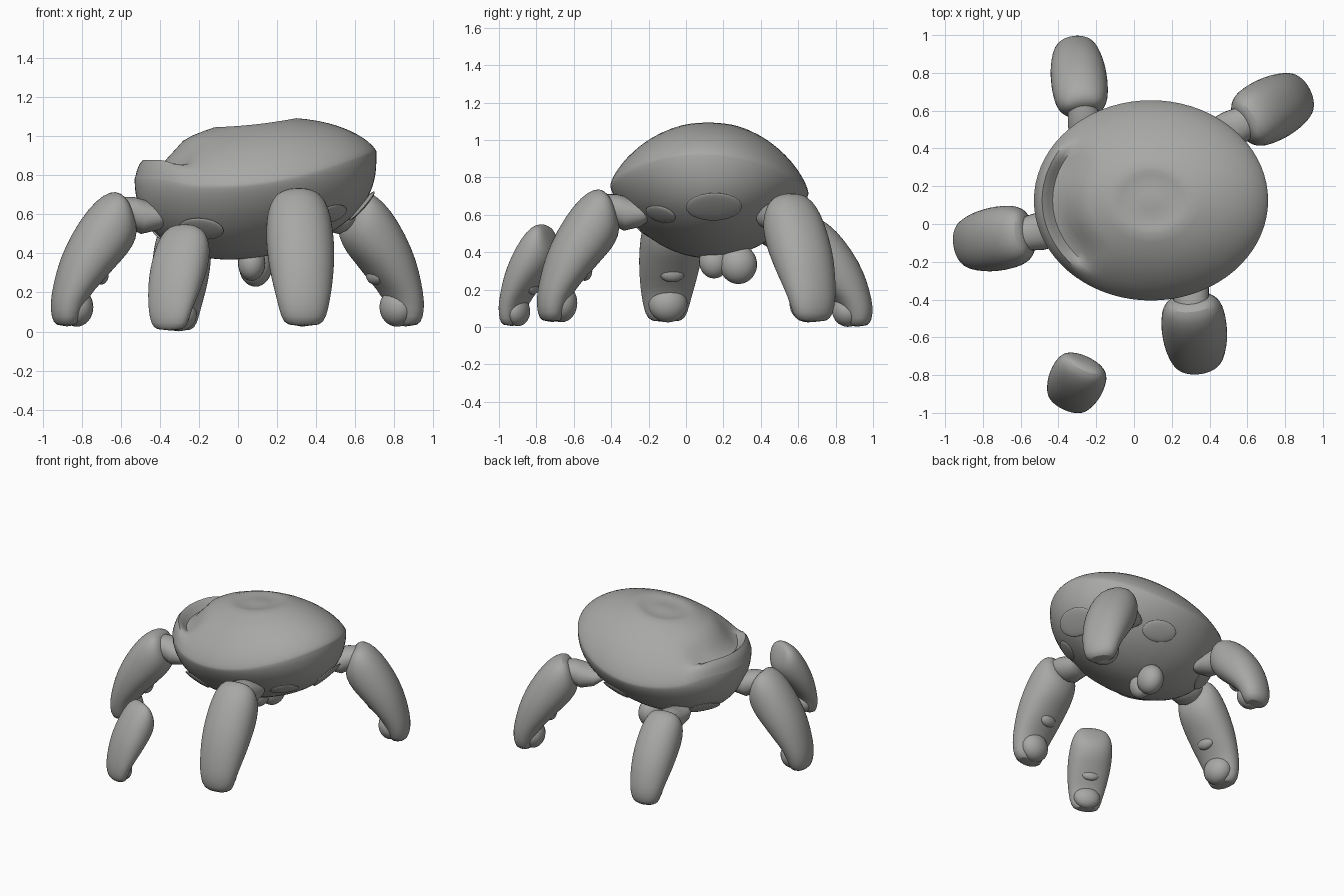
import bpy, bmesh, math
from mathutils import Vector, Matrix

if "Cube" in bpy.data.objects:
    bpy.data.objects.remove(bpy.data.objects["Cube"])

GREY = bpy.data.materials.new("warm grey")
GREY.diffuse_color = (0.39, 0.39, 0.38, 1)
GREY.use_nodes = True
GREY.node_tree.nodes["Principled BSDF"].inputs["Base Color"].default_value = GREY.diffuse_color
CX, CY, RX, RY = 0.09, 0.125, 0.62, 0.53


def finish(name, bm, matrix=None):
    bmesh.ops.recalc_face_normals(bm, faces=bm.faces)
    me = bpy.data.meshes.new(name)
    bm.to_mesh(me)
    bm.free()
    if matrix:
        me.transform(matrix)
    me.materials.append(GREY)
    for p in me.polygons:
        p.use_smooth = True
    me.set_sharp_from_angle(angle=math.radians(50))
    ob = bpy.data.objects.new(name, me)
    bpy.context.collection.objects.link(ob)
    return ob


def skin(bm, rings):
    """Join point rings into a closed tube with end caps."""
    vr = [[bm.verts.new(p) for p in r] for r in rings]
    n = len(vr[0])
    for a, b in zip(vr, vr[1:]):
        for i in range(n):
            bm.faces.new((a[i], a[(i + 1) % n], b[(i + 1) % n], b[i]))
    bm.faces.new(vr[0])
    bm.faces.new(vr[-1])


def ball(name, loc, size, matrix=None, rot=None):
    bm = bmesh.new()
    bmesh.ops.create_uvsphere(bm, u_segments=24, v_segments=16, radius=1)
    m = Matrix.Translation(loc) @ (rot or Matrix()) @ Matrix.Diagonal((*size, 1))
    return finish(name, bm, (matrix or Matrix()) @ m)


def interp(table, r):
    for (r0, z0), (r1, z1) in zip(table, table[1:]):
        if r <= r1:
            return z0 + (z1 - z0) * (r - r0) / (r1 - r0)
    return table[-1][1]


# Shell: uneven rim, dented dome, raised lip on the left, bowl below
LIP = [(.5, 1.02), (.6, .975), (.72, .895), (.78, .85), (.85, .825), (.885, .86),
       (.93, .88), (.97, .85), (1, .78)]


def rim(a):
    return .735 + .07 * math.cos(a) + .115 * math.cos(a) ** 2 - .02 * math.sin(a)


def dome(a, r):
    x = RX * r * math.cos(a)
    z = rim(a) + (1.09 + .09 * x - rim(a)) * max(0, 1 - r * r) ** .72
    if r < .34:
        z -= .03 * min(1, (.34 - r) / .16)
    w = min(1, max(0, (-math.cos(a - math.radians(5)) - .6) / .32))
    w = w * w * (3 - 2 * w)
    return z + w * min(1, (r - .5) / .15) * (interp(LIP, r) - z) if r >= .5 else z


def bowl(a, r):
    c = math.cos(a)
    e = .74 - .27 * c * c - .12 * max(c, 0)
    return rim(a) - (rim(a) - .378 - .14 * r * RX * c) * max(0, 1 - r * r) ** e


def on_shell(a, r, f):
    return Vector((CX + RX * r * math.cos(a), CY + RY * r * math.sin(a), f(a, r)))


N = 72
radii = [.02, .1, .18, .25, .29, .34, .42, .52, .6, .66, .72, .78, .84, .875,
         .90, .93, .96, .98, .99, .997, 1]
angles = [2 * math.pi * i / N for i in range(N)]
bm = bmesh.new()
skin(bm, [[on_shell(a, r, dome) for a in angles] for r in radii] +
     [[on_shell(a, r, bowl) for a in angles] for r in reversed(radii[:-1])])
finish("shell", bm)

# Rounded pads set into the underside between the legs
for i, (deg, r, s) in enumerate([(3, .88, .15), (-38, .80, .1), (75, .78, .12),
                                 (155, .8, .12), (235, .78, .12)]):
    a = math.radians(deg)
    p = on_shell(a, r, bowl)
    nrm = (on_shell(a + .05, r, bowl) - p).cross(on_shell(a, r - .05, bowl) - p)
    rot = nrm.to_track_quat('Z', 'Y').to_matrix().to_4x4()
    across = rot.to_3x3() @ Vector((1, 0, 0))
    sx, sy = (s, s * .65) if abs(across.z) < .5 else (s * .65, s)
    ball(f"underside_pad_{i + 1}", p, (sx, sy, .014), rot=rot)

# Lumps hanging under the belly
ball("belly_lump_large", (.09, .28, .335), (.085, .10, .105))
ball("belly_lump_small", (.07, .15, .35), (.07, .08, .09))

# Leg profile: outer point, inner point (distance in from tip, height), half width
LEG = [((.375, .695), (.395, .67), .06), ((.34, .722), (.425, .61), .11),
       ((.28, .705), (.445, .54), .145), ((.20, .635), (.445, .475), .165),
       ((.11, .50), (.40, .40), .172), ((.05, .37), (.345, .345), .168),
       ((.018, .25), (.275, .265), .155), ((.0, .15), (.19, .18), .136),
       ((.006, .07), (.15, .07), .115), ((.03, .025), (.14, .025), .085)]


def tube(rings, n=28):
    out = []
    for o, i, w in rings:
        pts = []
        for k in range(n):
            t = 2 * math.pi * k / n
            c, s = math.cos(t), math.sin(t)
            c, s = [math.copysign(abs(v) ** .94, v) for v in (c, s)]
            pts.append((-((o[0] + i[0]) / 2 + (i[0] - o[0]) / 2 * c), w * s,
                        (o[1] + i[1]) / 2 + (i[1] - o[1]) / 2 * c))
        out.append(pts)
    return out


def leg(name, tip, deg, scale=(1, 1, 1), dz=0, hip=True):
    m = (Matrix.Translation((tip[0], tip[1], dz)) @
         Matrix.Rotation(math.radians(deg), 4, 'Z') @ Matrix.Diagonal((*scale, 1)))
    bm = bmesh.new()
    skin(bm, tube(LEG))
    ob = finish(name, bm, m)
    sub = ob.modifiers.new("smooth", 'SUBSURF')
    sub.levels = sub.render_levels = 1
    # Curled toe with a small thumb above it
    ball(name + "_toe", (-.135, 0, .125), (.085, .105, .10), m)
    ball(name + "_thumb", (-.26, 0, .29), (.04, .07, .05), m)
    if hip:
        bm = bmesh.new()
        skin(bm, tube([((.35, .69), (.37, .55), .085), ((.43, .69), (.43, .52), .095),
                       ((.47, .68), (.47, .50), .10), ((.56, .65), (.56, .52), .095),
                       ((.64, .64), (.64, .58), .07)]))
        finish(name + "_hip", bm, m)


leg("left_leg", (-.96, -.12), 190)
leg("front_right_leg", (.345, -.80), 276, (1, 1.02, 1.03))
leg("back_right_leg", (.935, .715), 27)
leg("back_left_leg", (-.32, 1.0), 97, (1, .88, .85), -.02)
leg("detached_leg", (-.375, -.985), 245, (.70, .88, .79), -.015, hip=False)
